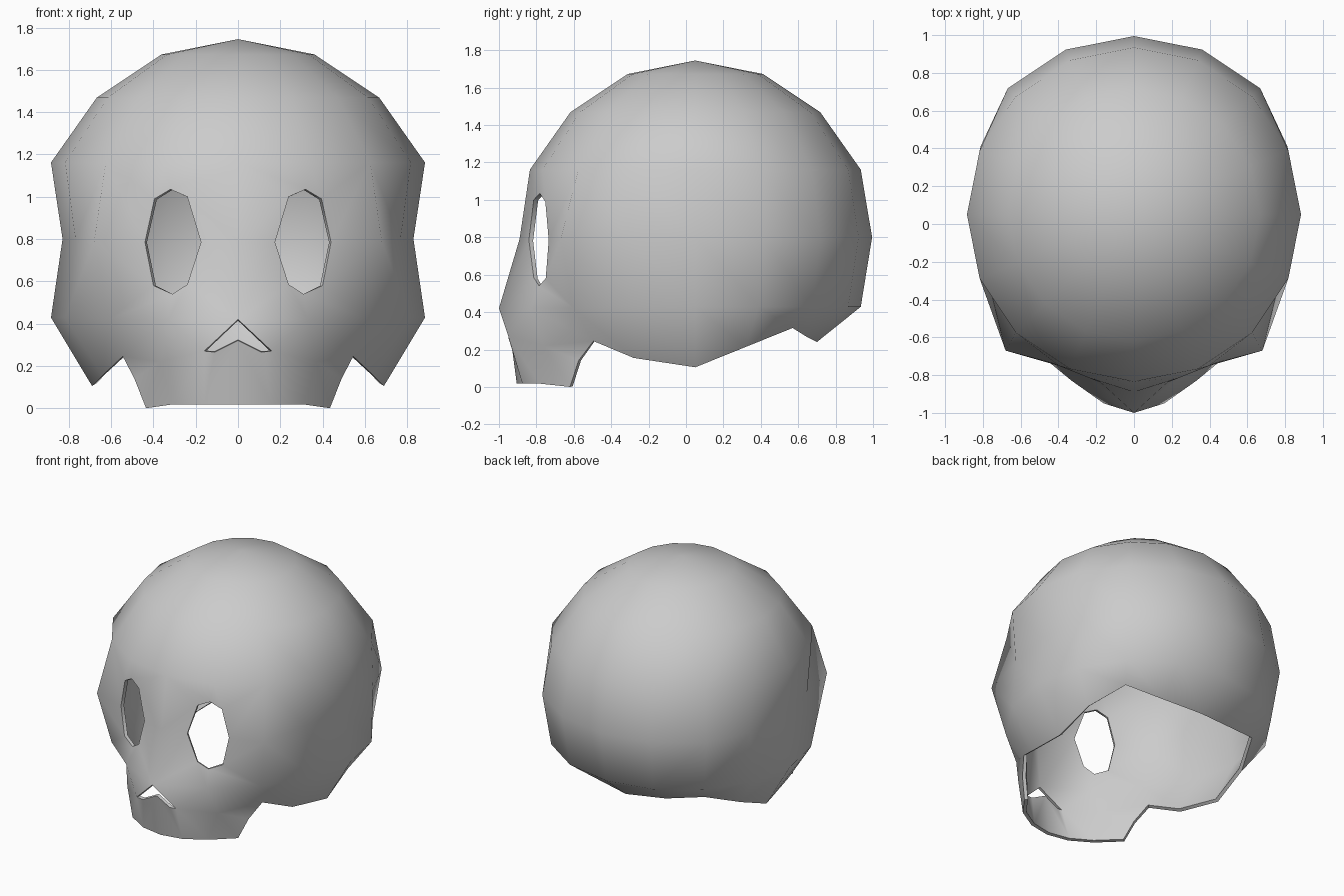
import bpy, bmesh
from math import sin, cos, radians

if "Cube" in bpy.data.objects:
    bpy.data.objects.remove(bpy.data.objects["Cube"])

R, CY, CZ = 0.945, 0.05, 0.8
bm = bmesh.new()


def vert(x, y, z):
    return bm.verts.new((x, y, z))


def face(*vs):
    return bm.faces.new(vs)


# Right half of the cranium: rings from the crown down, columns from front (0) to back (8)
top = vert(0, CY, CZ + R)
rings = []
squeeze = {3: 0.88, 4: 0.878, 5: 0.93}          # pinched temples on the equator
for k in range(1, 6):
    r, z = R * sin(radians(22.5 * k)), CZ + R * cos(radians(22.5 * k))
    if k in (3, 5):
        r *= 1.013
    if k == 5:
        z -= 0.01
    row = []
    for i in range(9):
        a = radians(22.5 * i)
        sx = squeeze.get(i, 1) if k == 4 else 1
        x = 0 if i in (0, 8) else r * sin(a) * sx
        row.append((x, CY - r * cos(a), z))
    rings.append(row)

# Face adjustments: brow corner, muzzle and cheek
rings[3][2] = (0.68, -0.67, 0.79)
rings[3][0] = (0, -0.89, 0.79)
rings[4][0] = (0, -1.0, 0.42)
rings[4][1] = (0.33, -0.83, 0.42)
rings[4][2] = (0.61, -0.60, 0.42)

# Lower rim of the open skull base, cheek to back
rim = [(0.545, -0.495, 0.245), (0.64, -0.28, 0.155), (0.69, 0.05, 0.105),
       (0.67, 0.32, 0.214), (0.55, 0.57, 0.315), (0.29, 0.65, 0.265), (0, 0.70, 0.24)]

V = [[None if (k, i) == (3, 1) else vert(*p) for i, p in enumerate(row)]
     for k, row in enumerate(rings)]
V.append([None, None] + [vert(*p) for p in rim])

for i in range(8):
    face(top, V[0][i], V[0][i + 1])
for k in range(5):
    for i in range(8):
        quad = (V[k][i], V[k + 1][i], V[k + 1][i + 1], V[k][i + 1])
        if all(quad):
            face(*quad)

# Eye socket: octagon joined to the ring of cranium vertices around it
around = [V[2][0], V[2][1], V[2][2], V[3][2], V[4][2], V[4][1], V[4][0], V[3][0]]
eye = [(0.24, 1.0), (0.32, 1.035), (0.395, 0.99), (0.44, 0.785),
       (0.40, 0.58), (0.31, 0.54), (0.24, 0.585), (0.175, 0.785)]
E = [vert(x, -0.84 + (x - 0.175) * 0.4, z) for x, z in eye]
for j in range(8):
    n = (j + 1) % 8
    face(around[j], E[j], E[n], around[n])

# Nose opening and upper jaw
n0, n1, n2 = vert(0, -0.945, 0.32), vert(0.16, -0.95, 0.27), vert(0.11, -0.95, 0.265)
c = vert(0.37, -0.76, 0.22)
d0, d1, d2, d3 = (vert(0, -0.905, 0.018), vert(0.16, -0.875, 0.018),
                  vert(0.31, -0.785, 0.018), vert(0.435, -0.62, 0.0))
e = vert(0.49, -0.575, 0.14)
a0, a1, a2, cheek = V[4][0], V[4][1], V[4][2], V[5][2]
for f in ((a0, n1, a1), (a1, c, cheek, a2), (n1, c, a1), (n0, d0, d1, n2),
          (n2, d1, n1), (n1, d1, d2, c), (c, d2, d3, e), (c, e, cheek)):
    face(*f)

bmesh.ops.recalc_face_normals(bm, faces=bm.faces[:])
bm.normal_update()
if top.normal.z < 0:
    bmesh.ops.reverse_faces(bm, faces=bm.faces[:])
bm.verts.index_update()
edge_ids = [v.index for v in bm.verts
            if any(ed.is_boundary and any(abs(w.co.x) > 1e-5 for w in ed.verts)
                   for ed in v.link_edges)]

mesh = bpy.data.meshes.new("skull")
bm.to_mesh(mesh)
bm.free()
skull = bpy.data.objects.new("skull", mesh)
bpy.context.collection.objects.link(skull)
bpy.context.view_layer.objects.active = skull
skull.select_set(True)

# Bone thickness, thinner along the open edges
group = skull.vertex_groups.new(name="bone")
group.add(range(len(mesh.vertices)), 1.0, 'REPLACE')
group.add(edge_ids, 0.4, 'REPLACE')

mirror = skull.modifiers.new("mirror", 'MIRROR')
mirror.use_clip = True
shell = skull.modifiers.new("shell", 'SOLIDIFY')
shell.thickness = 0.06
shell.offset = -1
shell.vertex_group = "bone"
for name in ("mirror", "shell"):
    bpy.ops.object.modifier_apply(modifier=name)
bpy.ops.object.shade_smooth_by_angle(angle=radians(55))
